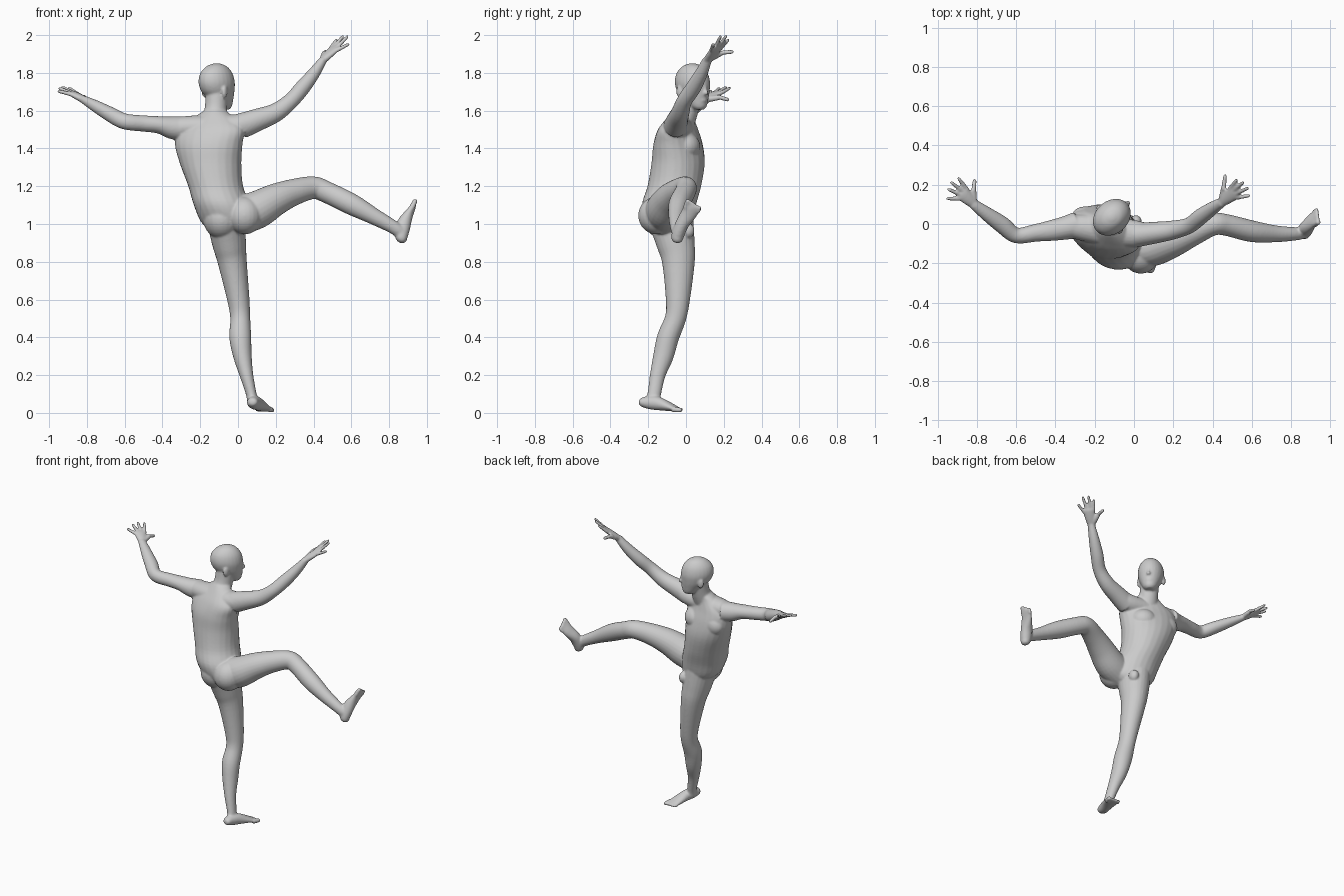
import bpy, bmesh, math
from mathutils import Vector, Matrix

bm = bmesh.new()
SEG = 24


def catmull(a, b, c, d, t):
    return [0.5 * (2 * q + (r - p) * t + (2 * p - 5 * q + 4 * r - s) * t * t
                   + (3 * q - p - 3 * r + s) * t ** 3) for p, q, r, s in zip(a, b, c, d)]


def loft(stations, ref, steps=5, normal=None):
    """Skin ellipses (x, y, z, half side, half depth) along a smooth path."""
    n = len(stations)
    pts = []
    for i in range(n - 1):
        k = [stations[max(0, min(n - 1, j))] for j in (i - 1, i, i + 1, i + 2)]
        pts += [catmull(*k, s / steps) for s in range(steps)]
    pts.append(stations[-1])
    ref = Vector(ref)
    rings = []
    for i, p in enumerate(pts):
        tan = Vector(normal) if normal else (
            Vector(pts[min(i + 1, len(pts) - 1)][:3]) - Vector(pts[max(i - 1, 0)][:3])).normalized()
        side = (ref - tan * ref.dot(tan)).normalized()
        up = tan.cross(side)
        rings.append([bm.verts.new(Vector(p[:3]) + side * p[3] * math.cos(a) + up * p[4] * math.sin(a))
                      for a in (2 * math.pi * j / SEG for j in range(SEG))])
    for r0, r1 in zip(rings, rings[1:]):
        for j in range(SEG):
            k = (j + 1) % SEG
            bm.faces.new((r0[j], r0[k], r1[k], r1[j]))
    bm.faces.new(rings[0][::-1])
    bm.faces.new(rings[-1])


def blob(center, radii, yaw=0.0):
    m = Matrix.Translation(center) @ Matrix.Rotation(yaw, 4, 'Z') @ Matrix.Diagonal((*radii, 1))
    bmesh.ops.create_uvsphere(bm, u_segments=24, v_segments=16, radius=1, matrix=m)


def digit(base, tip, r):
    """Finger, thumb or toe with a rounded end."""
    b, t = Vector(base), Vector(tip)
    loft([(*b.lerp(t, f), r * s, r * s) for f, s in
          ((0, 1.1), (0.5, 1), (0.85, 0.9), (0.96, 0.65), (1, 0.25))], (0.31, 0.22, -0.92), 3)


def hand(wrist, knuckle, spread, tips, thumb):
    w, k, s = Vector(wrist), Vector(knuckle), Vector(spread).normalized()
    m = w.lerp(k, 0.5)
    loft([(*w, .024, .019), (*m, .034, .018), (*k, .039, .014), (*(k + (k - w) * .12), .032, .009)], s)
    for i, tip in enumerate(tips):
        digit(k + s * (0.029 - 0.0195 * i) - (k - w) * .1, tip, .0105)
    elbow = m + s * .045
    digit(w + s * .008, elbow + (Vector(thumb) - elbow) * .25, .015)
    digit(elbow, thumb, .0115)


def foot(stations, side, forward):
    loft(stations, side)
    s, f = Vector(side).normalized(), Vector(forward).normalized()
    end = Vector(stations[-1][:3])
    for i in range(5):
        o = end + s * (0.034 - 0.0175 * i)
        digit(o - f * .03, o + f * (.024 - .005 * i), .014 if i == 0 else .0105)


# torso: pelvis to collar, turned slightly to the right
yaw = math.radians(-20)
turn = (math.cos(yaw), math.sin(yaw), 0)
loft([(-.035, -.08, .945, .06, .07),
      (-.055, -.09, 1.0, .135, .115),
      (-.085, -.09, 1.1, .15, .142),
      (-.118, -.062, 1.2, .146, .142),
      (-.145, -.042, 1.32, .166, .138),
      (-.155, -.042, 1.42, .185, .122),
      (-.145, -.042, 1.5, .185, .092),
      (-.13, -.03, 1.56, .115, .065),
      (-.12, -.01, 1.6, .06, .055)], turn, normal=(0, 0, 1))
# shoulder girdle, chest and seat muscles
loft([(-.34, -.01, 1.51, .055, .055), (-.24, -.02, 1.512, .07, .062),
      (-.13, -.035, 1.515, .075, .062), (0, -.05, 1.52, .07, .062),
      (.07, -.05, 1.54, .055, .057)], (0, 1, 0))
blob((-.235, .022, 1.41), (.085, .065, .075), yaw)
blob((-.085, -.005, 1.41), (.085, .08, .075), yaw)
blob((.035, -.155, 1.045), (.095, .098, .1))
blob((-.085, -.115, 1.03), (.1, .11, .11))
blob((.01, .01, .965), (.03, .035, .04))

# neck
loft([(-.13, -.03, 1.52, .075, .07), (-.118, .005, 1.6, .06, .06),
      (-.112, .022, 1.69, .06, .062)], (1, 0, 0))

# head, looking right and back: (z, forward offset, half depth, half width)
f = Vector((.75, .66, 0)).normalized()
r = Vector((f.y, -f.x, 0))
hc = Vector((-.113, .034, 0))
loft([(*(hc + f * o + Vector((0, 0, z))), w, d) for z, o, d, w in
      ((1.605, .055, .025, .022), (1.622, .047, .047, .042), (1.66, .03, .07, .06),
       (1.70, .009, .095, .076), (1.75, 0, .105, .084), (1.80, -.002, .092, .073),
       (1.836, 0, .056, .046), (1.851, 0, .012, .012))], r, normal=(0, 0, 1))
face_yaw = math.atan2(f.y, f.x)
for s in (-1, 1):
    blob(hc + r * s * .08 - f * .012 + Vector((0, 0, 1.7)), (.02, .011, .033), face_yaw + s * .25)
blob(hc + f * .103 + Vector((0, 0, 1.695)), (.02, .014, .014), face_yaw)
blob(hc + f * .098 + Vector((0, 0, 1.715)), (.013, .01, .025), face_yaw)
blob(hc + f * .09 + Vector((0, 0, 1.655)), (.013, .025, .012), face_yaw)

# right arm and hand, raised
loft([(.02, -.055, 1.52, .062, .068), (.1, -.045, 1.55, .056, .06),
      (.2, -.03, 1.59, .048, .05), (.28, -.008, 1.652, .041, .042),
      (.34, .038, 1.72, .041, .041), (.4, .08, 1.795, .034, .033),
      (.45, .112, 1.868, .025, .022)], (0, 1, 0))
hand((.45, .112, 1.868), (.512, .163, 1.93), (-.065, .09, .015),
     ((.525, .228, 1.98), (.56, .215, 2.0), (.585, .185, 1.998), (.592, .145, 1.955)),
     (.465, .253, 1.912))

# left arm and hand, stretched out
loft([(-.29, -.005, 1.505, .068, .065), (-.35, -.02, 1.51, .06, .06),
      (-.42, -.033, 1.525, .053, .046), (-.5, -.045, 1.532, .045, .043),
      (-.6, -.058, 1.543, .04, .042), (-.67, -.005, 1.577, .044, .04),
      (-.75, .052, 1.622, .036, .032), (-.82, .104, 1.66, .026, .021)], (0, 1, 0))
hand((-.82, .104, 1.66), (-.872, .157, 1.69), (.065, .08, 0),
     ((-.897, .238, 1.723), (-.935, .215, 1.727), (-.952, .18, 1.722), (-.957, .13, 1.705)),
     (-.81, .23, 1.655))

# left leg and foot, standing
loft([(-.065, -.08, 1.02, .1, .12), (-.047, -.055, .9, .09, .102),
      (-.03, -.04, .8, .077, .087), (.002, -.043, .6, .059, .064),
      (.012, -.056, .5, .053, .056), (.012, -.095, .4, .058, .058),
      (.024, -.12, .3, .049, .054), (.045, -.15, .2, .036, .041),
      (.07, -.168, .1, .028, .036), (.078, -.178, .05, .03, .038)], (1, 0, 0))
foot([(.073, -.248, .058, .014, .012), (.076, -.235, .057, .028, .024),
      (.082, -.2, .055, .033, .034), (.1, -.15, .05, .035, .036),
      (.122, -.09, .033, .043, .024), (.138, -.05, .02, .045, .014),
      (.144, -.032, .016, .038, .01)], (.95, -.32, 0), (.33, .94, -.1))

# right leg and foot, kicked up
loft([(.0, -.13, 1.04, .09, .1), (.1, -.118, 1.075, .095, .1),
      (.2, -.085, 1.13, .083, .085), (.3, -.043, 1.17, .068, .07),
      (.4, -.002, 1.192, .058, .06), (.47, -.005, 1.168, .055, .057),
      (.6, -.037, 1.105, .055, .057), (.72, -.05, 1.04, .043, .044),
      (.82, -.05, .985, .034, .036), (.862, -.045, .955, .03, .035)], (0, 1, 0))
foot([(.868, -.05, .9, .012, .012), (.868, -.048, .913, .028, .026),
      (.866, -.042, .945, .034, .036), (.878, -.02, 1.0, .036, .038),
      (.903, .012, 1.05, .042, .025), (.925, .033, 1.085, .044, .015),
      (.932, .038, 1.1, .038, .011)], (0, -.95, .3), (.42, .25, .87))

# fuse every part into one smooth skin
bmesh.ops.recalc_face_normals(bm, faces=bm.faces)
mesh = bpy.data.meshes.new("human_body")
bm.to_mesh(mesh)
bm.free()
body = bpy.data.objects.new("human_body", mesh)
bpy.context.collection.objects.link(body)
rem = body.modifiers.new("fuse", 'REMESH')
rem.mode = 'VOXEL'
rem.voxel_size = 0.006
rem.use_smooth_shade = True
smooth = body.modifiers.new("soften", 'SMOOTH')
smooth.factor = 0.5
smooth.iterations = 6
